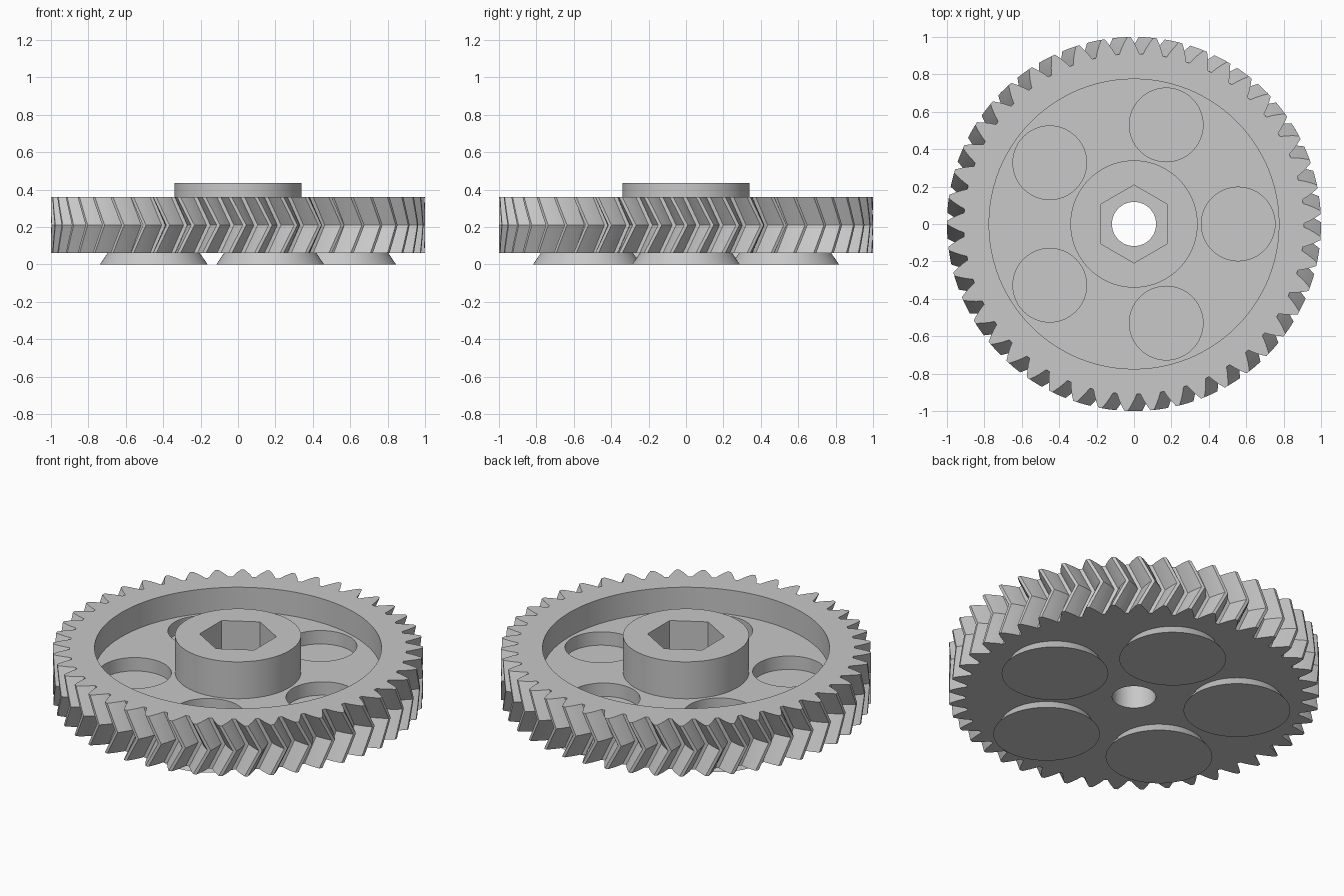
import bpy, bmesh, math
from math import pi, cos, sin, tan, acos

if "Cube" in bpy.data.objects:
    bpy.data.objects.remove(bpy.data.objects["Cube"])

TEETH, TIP, ROOT = 45, 1.0, 0.91
PITCH, PRESSURE = 0.957, math.radians(28)
TWIST = math.radians(200 / TEETH)
Z0, Z1, WEB, HUB_TOP, POCKET = 0.06, 0.36, 0.215, 0.435, 0.135

grey = bpy.data.materials.new("plain grey")
grey.diffuse_color = (0.58, 0.58, 0.58, 1)
grey.use_nodes = True
grey.node_tree.nodes["Principled BSDF"].inputs["Base Color"].default_value = grey.diffuse_color


def loft(name, rings):
    """Solid from a stack of equal-length rings of points, capped at both ends."""
    bm = bmesh.new()
    rows = [[bm.verts.new(p) for p in ring] for ring in rings]
    n = len(rows[0])
    for a, b in zip(rows, rows[1:]):
        for i in range(n):
            j = (i + 1) % n
            bm.faces.new((a[i], a[j], b[j], b[i]))
    bm.faces.new(rows[0][::-1])
    bm.faces.new(rows[-1])
    me = bpy.data.meshes.new(name)
    bm.to_mesh(me)
    bm.free()
    me.materials.append(grey)
    ob = bpy.data.objects.new(name, me)
    bpy.context.collection.objects.link(ob)
    return ob


def circle(r, z, cx=0, cy=0, n=96, turn=0):
    return [(cx + r * cos(2 * pi * i / n + turn), cy + r * sin(2 * pi * i / n + turn), z)
            for i in range(n)]


def combine(target, tool, operation):
    """Apply a boolean and remove the tool object."""
    mod = target.modifiers.new("cut", 'BOOLEAN')
    mod.operation, mod.solver, mod.object = operation, 'EXACT', tool
    bpy.context.view_layer.objects.active = target
    bpy.ops.object.modifier_apply(modifier=mod.name)
    bpy.data.objects.remove(tool)


def smooth(ob):
    bpy.ops.object.select_all(action='DESELECT')
    ob.select_set(True)
    bpy.context.view_layer.objects.active = ob
    bpy.ops.object.shade_smooth_by_angle(angle=math.radians(20))


def half_angle(r):
    """Half the angular thickness of an involute tooth at radius r."""
    a = acos(PITCH * cos(PRESSURE) / r)
    return pi / (2 * TEETH) + (tan(PRESSURE) - PRESSURE) - (tan(a) - a)


def tooth_ring(z, turn):
    radii = [ROOT + (TIP - ROOT) * k / 3 for k in range(4)]
    flank = [(r, -half_angle(r)) for r in radii]
    flank += [(r, -a) for r, a in reversed(flank)]
    return [(r * cos(a + turn + 2 * pi * t / TEETH), r * sin(a + turn + 2 * pi * t / TEETH), z)
            for t in range(TEETH) for r, a in flank]


# Herringbone toothed wheel: twist runs one way, then back
levels = [k / 3 for k in range(-3, 4)]
gear = loft("herringbone_gear",
            [tooth_ring((Z0 + Z1) / 2 + s * (Z1 - Z0) / 2, -TWIST * abs(s)) for s in levels])

# Recess in the top, then the raised hub
combine(gear, loft("recess", [circle(0.775, WEB), circle(0.775, 0.5)]), 'DIFFERENCE')
combine(gear, loft("hub", [circle(0.34, 0.15), circle(0.34, HUB_TOP)]), 'UNION')

# Shaft bore and hexagonal nut socket
combine(gear, loft("bore", [circle(0.118, -0.1, n=64), circle(0.118, 0.6, n=64)]), 'DIFFERENCE')
combine(gear, loft("socket", [circle(0.208, 0.21, n=6, turn=pi / 2),
                              circle(0.208, 0.6, n=6, turn=pi / 2)]), 'DIFFERENCE')

# Five round pockets above, five flared plugs below
for k in range(5):
    x, y = 0.557 * cos(2 * pi * k / 5), 0.557 * sin(2 * pi * k / 5)
    combine(gear, loft("pocket", [circle(0.197, POCKET, x, y, 64),
                                  circle(0.197, 0.3, x, y, 64)]), 'DIFFERENCE')
    smooth(loft(f"flared_plug_{k + 1}", [circle(0.288, 0, x, y, 64),
                                         circle(0.22, 0.1, x, y, 64)]))
smooth(gear)
